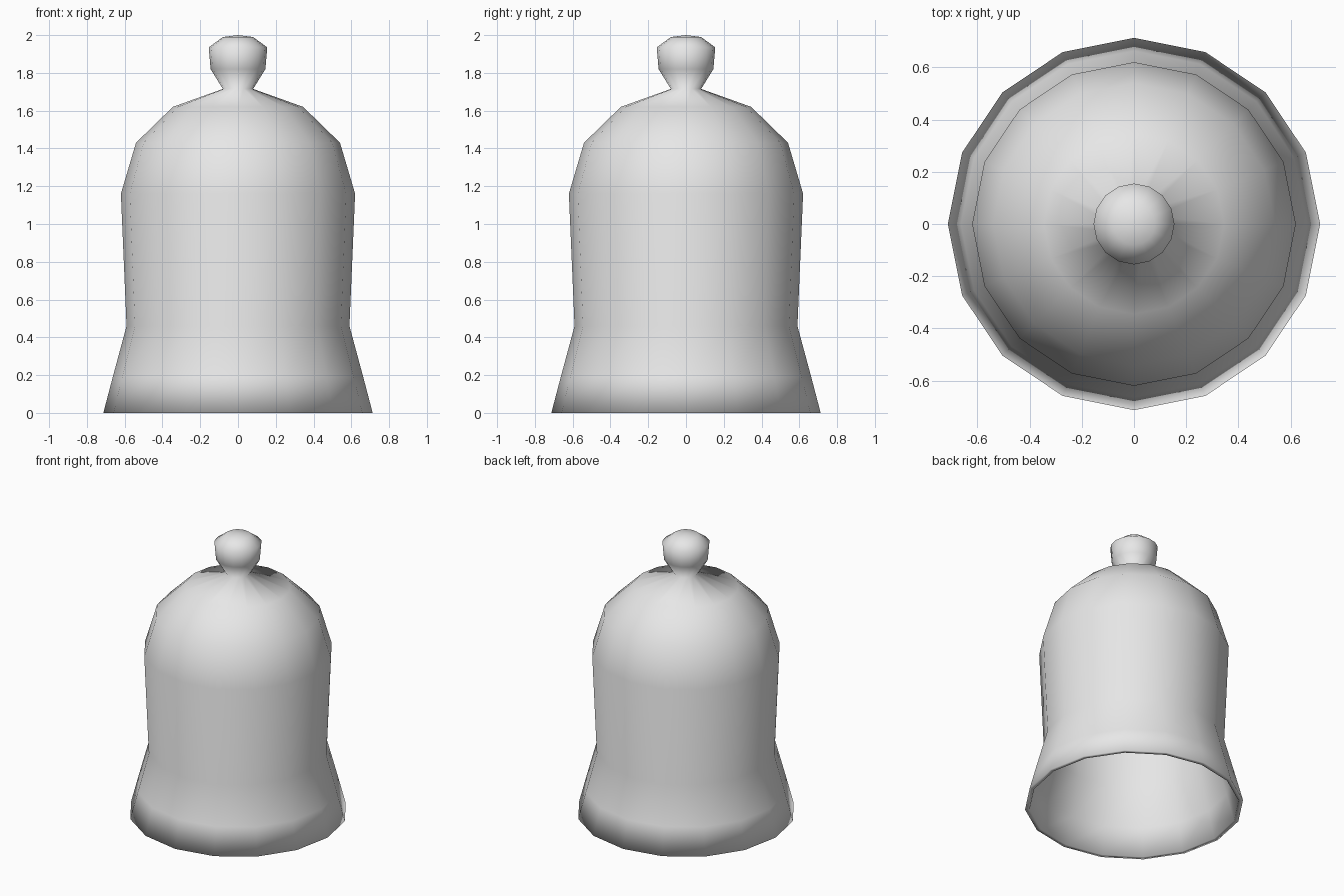
import bpy, bmesh
from math import tau

cube = bpy.data.objects.get("Cube")
if cube:
    bpy.data.objects.remove(cube, do_unlink=True)

SIDES = 16
WALL = 0.03

# Pale grey glass
glass = bpy.data.materials.new("pale_grey_glass")
glass.use_nodes = True
colour = (0.8, 0.8, 0.8, 1.0)
glass.diffuse_color = colour
glass.node_tree.nodes["Principled BSDF"].inputs["Base Color"].default_value = colour

# Half profiles as (radius, height), from the rim upwards
body = [(0.713, 0.0), (0.663, 0.19), (0.59, 0.46), (0.62, 1.16),
        (0.54, 1.43), (0.345, 1.62), (0.08, 1.715)]
knob = [(0.145, 1.82), (0.155, 1.935), (0.08, 1.99), (0.0, 2.0)]

# Inner wall follows the body, thinner and slightly lower under the dome
inner = [(r - WALL, z if z < 1.3 else z - WALL) for r, z in body]
inner.append((0.0, body[-1][1] - WALL))


def lathe(name, profile, material):
    """Turn a profile around z into one smooth object."""
    bm = bmesh.new()
    points = [bm.verts.new((r, 0, z)) for r, z in profile]
    edges = [bm.edges.new(pair) for pair in zip(points, points[1:])]
    bmesh.ops.spin(bm, geom=points + edges, cent=(0, 0, 0), axis=(0, 0, 1),
                   angle=tau, steps=SIDES, use_merge=False)
    bmesh.ops.remove_doubles(bm, verts=bm.verts, dist=0.0005)
    bmesh.ops.recalc_face_normals(bm, faces=bm.faces)
    for face in bm.faces:
        face.smooth = True
    mesh = bpy.data.meshes.new(name)
    bm.to_mesh(mesh)
    bm.free()
    mesh.materials.append(material)
    obj = bpy.data.objects.new(name, mesh)
    bpy.context.collection.objects.link(obj)
    return obj


# Hollow bell-shaped cover with its knob, in one continuous piece
lathe("bell_cover", inner[::-1] + body + knob, glass)
